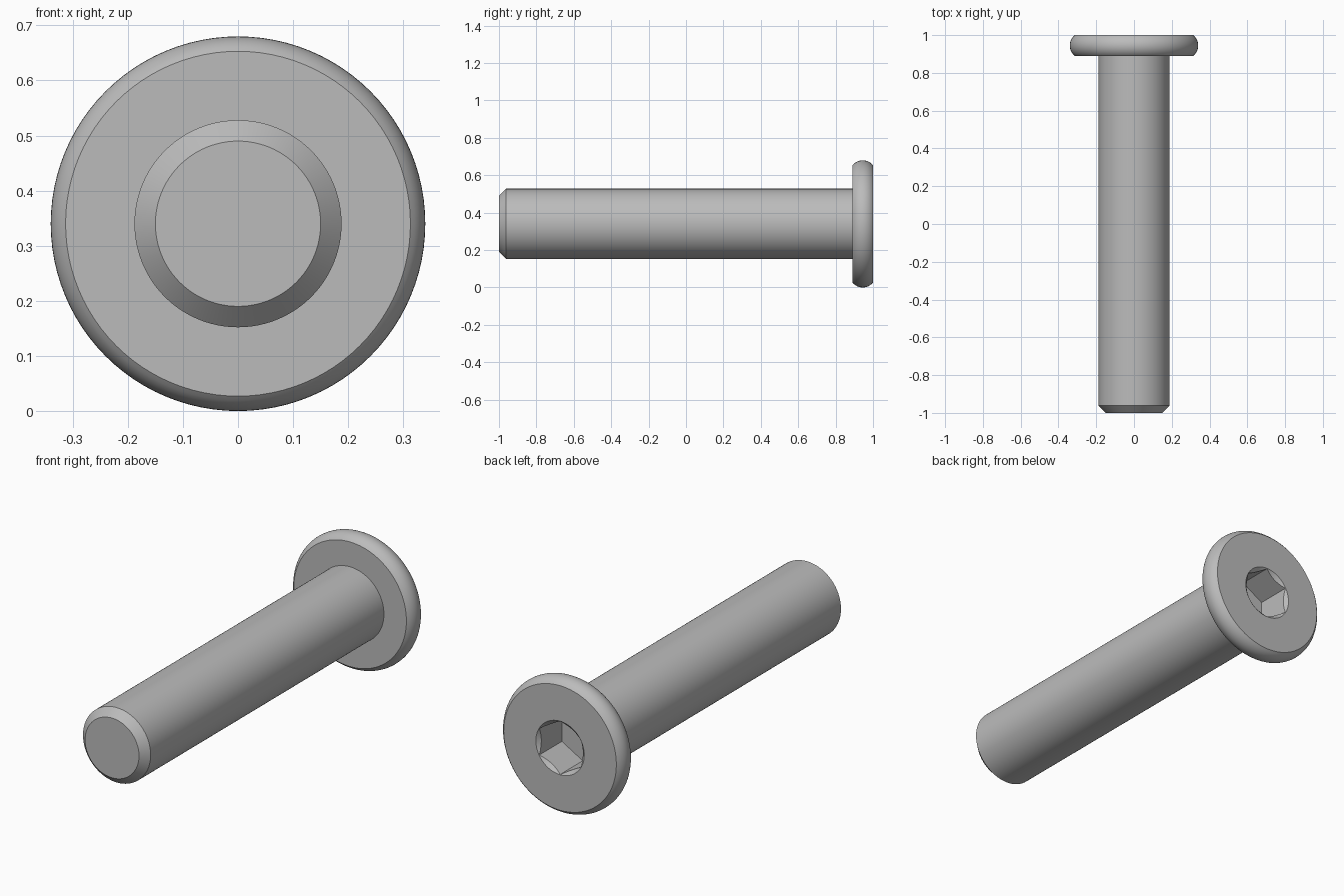
import bpy
import bmesh
import math
from mathutils import Matrix, Vector

cube = bpy.data.objects.get("Cube")
if cube:
    bpy.data.objects.remove(cube, do_unlink=True)

AXIS_Z = 0.34
HEAD_R, FACE_R = 0.34, 0.313
HEAD_FRONT, BACK, TIP = 0.89, 1.0, -1.0
SHAFT_R, CHAMFER = 0.188, 0.038
SOCKET_R, SOCKET_DEPTH = 0.1345, 0.18


def make_object(name, bm):
    mesh = bpy.data.meshes.new(name)
    bmesh.ops.recalc_face_normals(bm, faces=bm.faces)
    bm.to_mesh(mesh)
    bm.free()
    obj = bpy.data.objects.new(name, mesh)
    bpy.context.collection.objects.link(obj)
    return obj


def lathe(name, profile, steps=96):
    """Spin (radius, y) points around the bolt's long axis."""
    bm = bmesh.new()
    verts = [bm.verts.new((r, y, AXIS_Z)) for r, y in profile]
    edges = [bm.edges.new(pair) for pair in zip(verts, verts[1:])]
    bmesh.ops.spin(bm, geom=verts + edges, cent=(0, 0, AXIS_Z), axis=(0, 1, 0),
                   angle=math.tau, steps=steps, use_duplicate=False)
    bmesh.ops.remove_doubles(bm, verts=bm.verts, dist=1e-5)
    return make_object(name, bm)


def cut(obj, cutter):
    cutter.hide_render = True
    mod = obj.modifiers.new("cut", 'BOOLEAN')
    mod.operation = 'DIFFERENCE'
    mod.solver = 'EXACT'
    mod.object = cutter
    bpy.context.view_layer.objects.active = obj
    bpy.ops.object.modifier_apply(modifier=mod.name)
    bpy.data.objects.remove(cutter, do_unlink=True)


# Rounded head rim: shallow arc between the two flat faces
half = (BACK - HEAD_FRONT) / 2
bulge = HEAD_R - FACE_R
arc_r = (half ** 2 + bulge ** 2) / (2 * bulge)
sweep = math.asin(half / arc_r)
rim = []
for i in range(13):
    a = sweep * (i / 6 - 1)
    rim.append((HEAD_R - arc_r + arc_r * math.cos(a),
                HEAD_FRONT + half + arc_r * math.sin(a)))

# Shaft with chamfered tip and flat head, one solid
bolt = lathe("bolt_body", [(0, TIP), (SHAFT_R - CHAMFER, TIP),
                           (SHAFT_R, TIP + CHAMFER), (SHAFT_R, HEAD_FRONT)]
             + rim + [(0, BACK)])

# Hexagonal socket, corners pointing up and down
bm = bmesh.new()
length = SOCKET_DEPTH + 0.1
bmesh.ops.create_cone(bm, cap_ends=True, segments=6, radius1=SOCKET_R - 0.001,
                      radius2=SOCKET_R - 0.001, depth=length)
corner = max(bm.verts, key=lambda v: v.co.x).co
turn = Matrix.Rotation(math.pi / 2 - math.atan2(corner.y, corner.x), 4, 'Z')
place = Matrix.Translation(Vector((0, BACK - SOCKET_DEPTH + length / 2, AXIS_Z)))
bmesh.ops.transform(bm, verts=bm.verts,
                    matrix=place @ Matrix.Rotation(math.pi / 2, 4, 'X') @ turn)
cut(bolt, make_object("socket_cutter", bm))

# Conical countersink at the socket mouth
slope = 1.15
cut(bolt, lathe("countersink_cutter", [
    (0, BACK - 0.05), (SOCKET_R - 0.05 * slope, BACK - 0.05),
    (SOCKET_R + 0.02 * slope, BACK + 0.02), (0, BACK + 0.02)]))

# Plain grey metal
steel = bpy.data.materials.new("grey_steel")
steel.use_nodes = True
colour = (0.5, 0.5, 0.5, 1)
steel.diffuse_color = colour
steel.node_tree.nodes["Principled BSDF"].inputs["Base Color"].default_value = colour
bolt.data.materials.clear()
bolt.data.materials.append(steel)

bpy.ops.object.select_all(action='DESELECT')
bolt.select_set(True)
bpy.context.view_layer.objects.active = bolt
bpy.ops.object.shade_smooth_by_angle(angle=math.radians(30))
